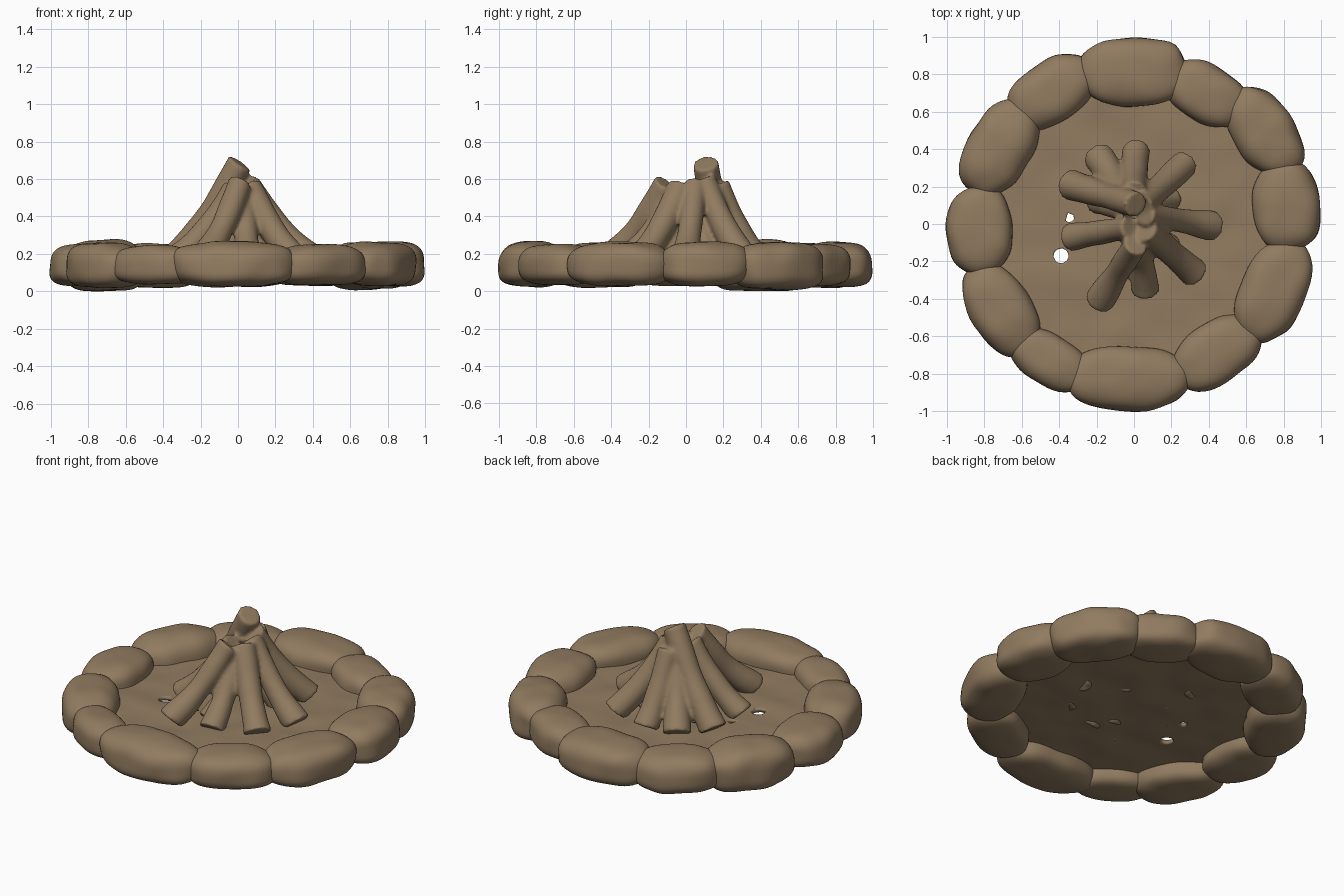
import bpy, bmesh, math
from mathutils import Vector, Matrix, noise

if "Cube" in bpy.data.objects:
    bpy.data.objects.remove(bpy.data.objects["Cube"])

brown = bpy.data.materials.new("earth brown")
brown.diffuse_color = (0.287, 0.200, 0.117, 1)
brown.use_nodes = True
brown.node_tree.nodes["Principled BSDF"].inputs["Base Color"].default_value = brown.diffuse_color


def finish(bm, name):
    bmesh.ops.recalc_face_normals(bm, faces=bm.faces)
    for f in bm.faces:
        f.smooth = True
    me = bpy.data.meshes.new(name)
    bm.to_mesh(me)
    bm.free()
    me.materials.append(brown)
    ob = bpy.data.objects.new(name, me)
    bpy.context.collection.objects.link(ob)
    return ob


def spow(v, p):
    return math.copysign(abs(v) ** p, v)


# Ring of domed stones: angle, distance, half length, half width, bottom, top
stones = [
    (90.5, .815, .30, .185, .025, .265), (61, .795, .24, .155, .03, .25),
    (35.5, .85, .27, .165, .01, .265), (6.5, .822, .245, .18, .03, .265),
    (-25.5, .825, .295, .175, .03, .265), (-57.5, .815, .255, .165, .035, .25),
    (-92, .825, .33, .175, .025, .265), (-122, .855, .24, .135, .04, .245),
    (-147.5, .845, .275, .165, .02, .26), (182.5, .825, .24, .178, .03, .255),
    (150.5, .825, .275, .175, .0, .275), (122, .83, .255, .165, .02, .255)]
for i, (ang, dist, hl, hw, z0, z1) in enumerate(stones):
    bm = bmesh.new()
    bmesh.ops.create_uvsphere(bm, u_segments=48, v_segments=28, radius=1)
    turn = Matrix.Rotation(math.radians(ang), 3, 'Z')
    mid = turn @ Vector((dist, 0, 0)) + Vector((0, 0, (z0 + z1) / 2))
    for v in bm.verts:
        lat = math.asin(max(-1, min(1, v.co.z)))
        lon = math.atan2(v.co.y, v.co.x)
        c = spow(math.cos(lat), .66 if lat > 0 else .55)
        p = Vector((c * spow(math.cos(lon), .88) * hw,
                    c * spow(math.sin(lon), .88) * hl,
                    spow(math.sin(lat), .78 if lat > 0 else .55) * (z1 - z0) / 2))
        p *= 1 + .07 * noise.noise(p * 7 + Vector((i * 5.3, 0, 0)))
        v.co = mid + turn @ p
        v.co.z = max(v.co.z, 0)
    finish(bm, f"stone_{i + 1:02d}")

# Thin uneven floor with two small worn holes
bm = bmesh.new()
rings, seg = 44, 144
grid = [[bm.verts.new((.86 * r / rings * math.cos(2 * math.pi * k / seg),
                       .86 * r / rings * math.sin(2 * math.pi * k / seg), .15))
         for k in range(seg)] for r in range(1, rings + 1)]
bm.faces.new(grid[0])
for a, b in zip(grid, grid[1:]):
    for k in range(seg):
        n = (k + 1) % seg
        bm.faces.new((a[k], b[k], b[n], a[n]))
for hx, hy, hr in ((-.39, -.17, .04), (-.345, .035, .026)):
    inside = [v for v in bm.verts if math.hypot(v.co.x - hx, v.co.y - hy) < hr]
    gone = set(inside)
    doomed = [f for f in bm.faces if all(v in gone for v in f.verts)]
    bmesh.ops.delete(bm, geom=doomed, context='FACES')
    for v in inside:
        if v.is_valid:
            d = Vector((v.co.x - hx, v.co.y - hy, 0))
            if d.length > 1e-5:
                v.co += d.normalized() * (hr - d.length)
for v in bm.verts:
    v.co.z += .012 * noise.noise(Vector((v.co.x * 5, v.co.y * 5, 2)))
floor = finish(bm, "pit_floor")
sol = floor.modifiers.new("thickness", 'SOLIDIFY')
sol.thickness = .025
sol.offset = -1

# Leaning logs: foot, top, radius; fused together into one pile
logs = [
    ((-.185, -.41, .17), (.01, -.11, .575), .066),
    ((.06, -.35, .15), (.03, -.06, .50), .064),
    ((.32, -.26, .16), (.06, -.03, .555), .068),
    ((.42, -.01, .155), (.06, .05, .57), .066),
    ((.27, .32, .17), (.04, .10, .58), .066),
    ((.01, .39, .16), (.0, .17, .565), .064),
    ((-.19, .36, .16), (-.02, .12, .55), .066),
    ((-.34, .21, .17), (.01, .105, .685), .068),
    ((-.34, -.07, .165), (-.02, -.02, .55), .064),
    ((-.03, -.25, .15), (.02, .0, .45), .055),
    ((-.2, .12, .15), (.0, .05, .48), .055),
    ((.2, .14, .15), (.02, .05, .48), .055),
    ((.2, -.12, .15), (.03, .0, .45), .05)]
bm = bmesh.new()
sides, steps = 20, 14
for i, (foot, top, rad) in enumerate(logs):
    a, b = Vector(foot), Vector(top)
    rot = (b - a).to_track_quat('Z', 'Y')
    loops = []
    for s in range(steps + 1):
        t = s / steps
        c = a.lerp(b, t) - Vector((0, 0, .04 * math.sin(math.pi * t)))
        r = rad * (1 + .22 * (1 - t) ** 3
                   + .12 * noise.noise(Vector((t * 3, i * 4.1, 0))))
        loops.append([bm.verts.new(c + rot @ Vector((
            r * math.cos(2 * math.pi * k / sides),
            r * math.sin(2 * math.pi * k / sides), 0))) for k in range(sides)])
    bm.faces.new(loops[0])
    bm.faces.new(loops[-1])
    for lo, hi in zip(loops, loops[1:]):
        for k in range(sides):
            n = (k + 1) % sides
            bm.faces.new((lo[k], lo[n], hi[n], hi[k]))
pile = finish(bm, "log_pile")
rm = pile.modifiers.new("fuse", 'REMESH')
rm.mode = 'VOXEL'
rm.voxel_size = .012
rm.use_smooth_shade = True
sm = pile.modifiers.new("soften", 'SMOOTH')
sm.factor = .5
sm.iterations = 6
